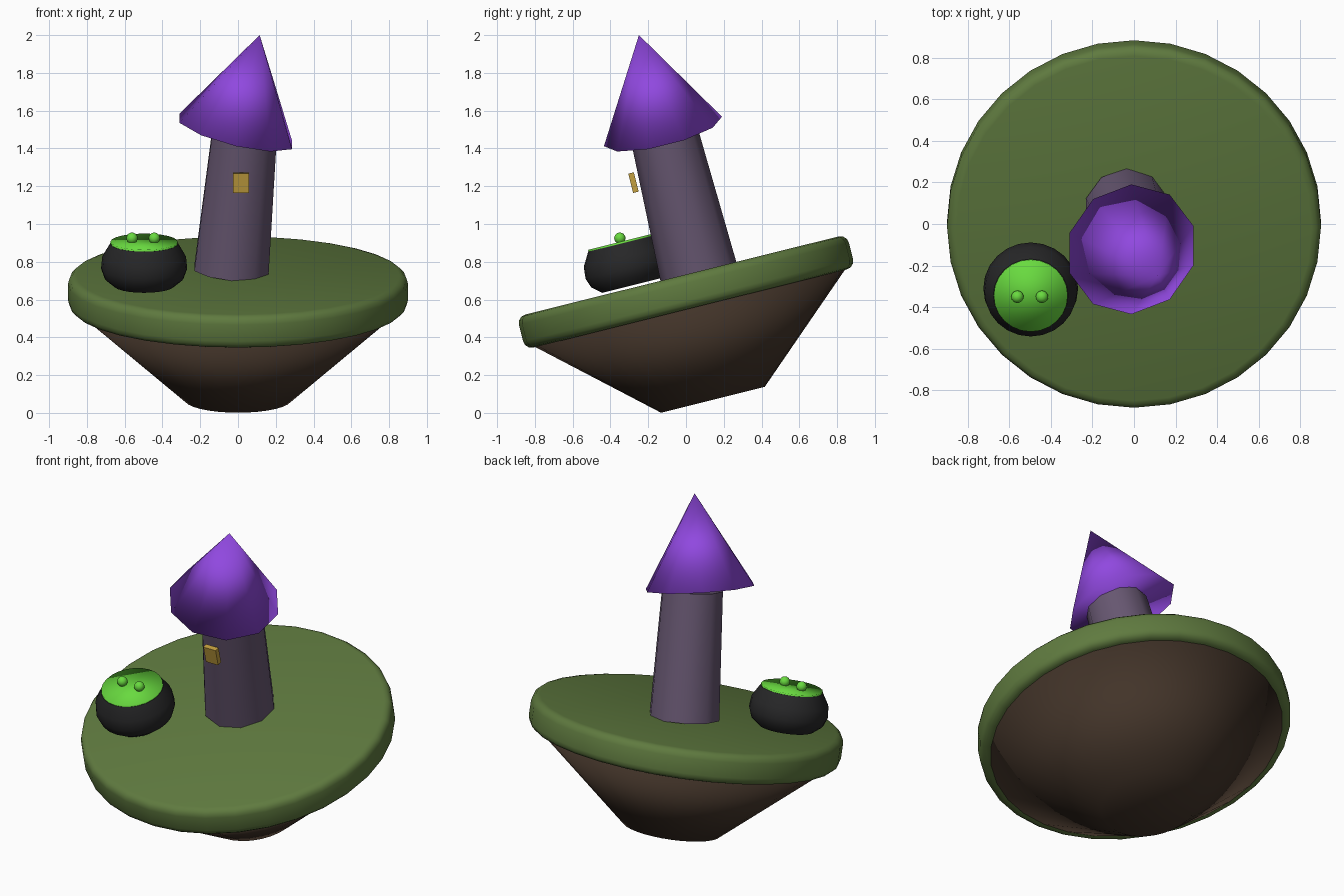
import bpy, bmesh, math
from mathutils import Matrix

if "Cube" in bpy.data.objects:
    bpy.data.objects.remove(bpy.data.objects["Cube"])

# The whole island is tilted forward about x
TILT = Matrix.Translation((0, 0, 0.64)) @ Matrix.Rotation(math.radians(14), 4, 'X')


def material(name, rgb):
    m = bpy.data.materials.new(name)
    m.diffuse_color = (*rgb, 1)
    m.use_nodes = True
    m.node_tree.nodes["Principled BSDF"].inputs["Base Color"].default_value = m.diffuse_color
    return m


GRASS = material("moss green", (0.115, 0.195, 0.05))
ROCK = material("dark brown", (0.055, 0.034, 0.022))
STONE = material("mauve grey", (0.135, 0.095, 0.165))
ROOF = material("purple", (0.28, 0.065, 0.74))
IRON = material("near black", (0.02, 0.02, 0.021))
GOO = material("slime green", (0.14, 0.70, 0.05))
GLOW = material("window gold", (0.55, 0.35, 0.05))


def finish(name, bm, mat, place, smooth=180):
    """Turn a bmesh into an object on the tilted island."""
    bmesh.ops.recalc_face_normals(bm, faces=bm.faces)
    me = bpy.data.meshes.new(name)
    bm.to_mesh(me)
    bm.free()
    me.materials.append(mat)
    ob = bpy.data.objects.new(name, me)
    bpy.context.collection.objects.link(ob)
    ob.matrix_world = TILT @ place
    if smooth == 180:
        me.shade_smooth()
    elif smooth:
        bpy.ops.object.select_all(action='DESELECT')
        bpy.context.view_layer.objects.active = ob
        ob.select_set(True)
        bpy.ops.object.shade_smooth_by_angle(angle=math.radians(smooth))
    return ob


def lathe(name, profile, sides, mat, place=Matrix(), smooth=180):
    """Closed solid of revolution from (radius, height) pairs; radius 0 is an apex."""
    bm = bmesh.new()
    rings = []
    for r, z in profile:
        n = sides if r else 1
        rings.append([bm.verts.new((-r * math.sin(2 * math.pi * i / sides),
                                    r * math.cos(2 * math.pi * i / sides), z))
                      for i in range(n)])
    for a, b in zip(rings, rings[1:]):
        for i in range(sides):
            j = (i + 1) % sides
            if len(b) == 1:
                bm.faces.new((a[i], a[j], b[0]))
            else:
                bm.faces.new((a[i], a[j], b[j], b[i]))
    for ring in (rings[0], rings[-1]):
        if len(ring) > 1:
            bm.faces.new(ring)
    return finish(name, bm, mat, place, smooth)


def at(x, y, z, lean=0):
    return Matrix.Translation((x, y, z)) @ Matrix.Rotation(math.radians(lean), 4, 'Y')


# Grass disc with rounded rim
R, H, B = 0.90, 0.09, 0.045
arc = [(R - B + B * math.cos(t), H - B + B * math.sin(t))
       for t in (i * math.pi / 6 for i in range(4))]
lathe("grass_disc", [(r, -z) for r, z in reversed(arc)] + arc, 32, GRASS, smooth=40)

# Rock underside
lathe("rock_base", [(0.283, -0.588), (0.85, -0.085)], 32, ROCK)

# Leaning tower, roof and window
lathe("tower", [(0.207, 0), (0.18, 0.75)], 10, STONE, at(-0.035, 0.09, 0.09, 5.3), 50)
to_local = TILT.inverted()
roof_base = to_local @ Matrix.Translation((-0.0125, -0.122, 1.49)).to_translation()
lathe("roof", [(0.322, 0), (0, 0.541)], 10, ROOF, at(*roof_base, 13.6))

bm = bmesh.new()
bmesh.ops.create_cube(bm, size=1, matrix=Matrix.Diagonal((0.085, 0.03, 0.105, 1)))
window_pos = to_local @ Matrix.Translation((0.015, -0.278, 1.219)).to_translation()
finish("window", bm, GLOW, at(*window_pos), 0)

# Cauldron, its brew and two bubbles
CX, CY = -0.497, -0.271
lathe("cauldron", [(0.16, 0.103), (0.21, 0.145), (0.228, 0.195), (0.222, 0.26),
                   (0.18, 0.332)], 24, IRON, at(CX, CY, 0), 40)
lathe("brew", [(0.178, 0.32), (0.178, 0.342)], 24, GOO, at(CX, CY, 0))
for side in (-1, 1):
    bm = bmesh.new()
    bmesh.ops.create_uvsphere(bm, u_segments=16, v_segments=10, radius=0.03)
    finish("bubble", bm, GOO, at(CX - 0.005 + side * 0.059, CY, 0.361))
